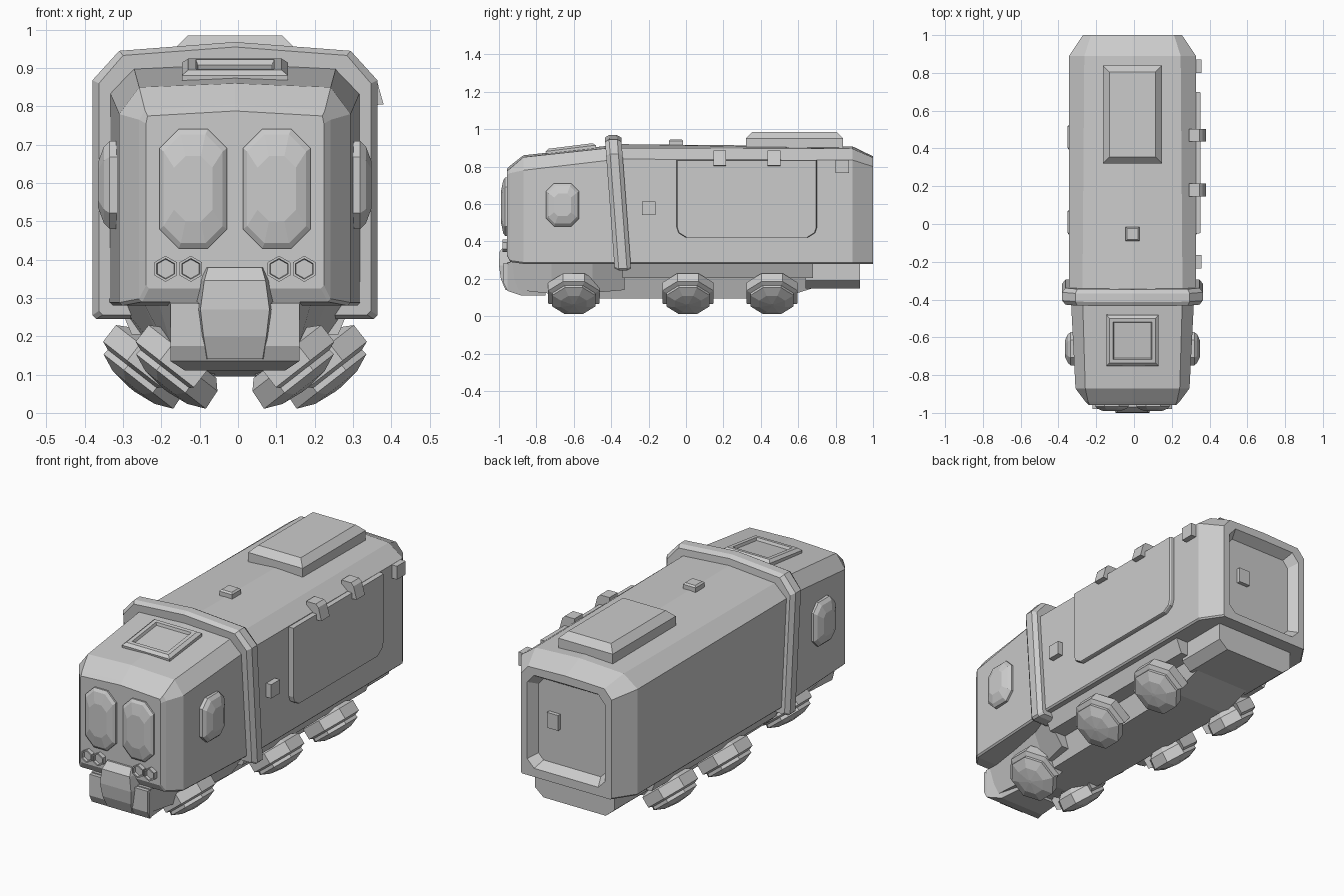
import bpy, bmesh
from math import sin, cos, pi, radians
from mathutils import Vector, Matrix

CX = -0.008  # centre line of the vehicle


def loft(name, rings, M=Matrix(), caps=True, closed=False, wrap=True, flip=False):
    """Skin a list of equal-length point rings into one mesh object."""
    bm = bmesh.new()
    off = Vector((CX, 0, 0))
    rows = []
    for r in rings:
        row = []
        for p in r:
            q = M @ Vector(p)
            if flip:
                q.x = -q.x
            row.append(bm.verts.new(q + off))
        rows.append(row)
    n = len(rows[0])
    pairs = list(zip(rows, rows[1:])) + ([(rows[-1], rows[0])] if closed else [])
    for a, b in pairs:
        for i in range(n if wrap else n - 1):
            j = (i + 1) % n
            bm.faces.new((a[i], a[j], b[j], b[i]))
    if caps:
        bm.faces.new(rows[0])
        bm.faces.new(rows[-1])
    if not wrap:  # close the two ends of an arc
        bm.faces.new([r[0] for r in rows])
        bm.faces.new([r[-1] for r in rows])
    bmesh.ops.recalc_face_normals(bm, faces=bm.faces)
    me = bpy.data.meshes.new(name)
    bm.to_mesh(me)
    bm.free()
    ob = bpy.data.objects.new(name, me)
    bpy.context.collection.objects.link(ob)
    return ob


def frame(o, u, v):
    """Matrix placing local x, y along u, v with local z as the outward normal."""
    u, v = Vector(u).normalized(), Vector(v).normalized()
    M = Matrix((u, v, u.cross(v))).transposed().to_4x4()
    M.translation = o
    return M


def octo(hw, hh, c, z):
    h = [(hw, hh - c), (hw - c, hh), (c - hw, hh), (-hw, hh - c)]
    return [(x, y, z) for x, y in h + [(-x, -y) for x, y in h]]


def rect(hw, hh, z):
    return [(hw, hh, z), (-hw, hh, z), (-hw, -hh, z), (hw, -hh, z)]


def ngon(n, r, z, a0=0.0):
    return [(r * cos(a0 + 2 * pi * i / n), r * sin(a0 + 2 * pi * i / n), z) for i in range(n)]


def hull(y, hw, z0, zs, hwt, zt, zc, b=0.008, lean=0.0):
    """Cross-section: flat bottom, upright sides, chamfered and ridged roof."""
    h = [(hwt, zt), (hw, zs), (hw, z0 + b), (hw - b, z0)]
    pts = [(0, zc)] + h + [(-x, z) for x, z in reversed(h)]
    return [(x, y - lean * (z - 0.26), z) for x, z in pts]


def trap(y, ht, hb, zt, zb):
    return [(ht, y, zt), (hb, y, zb), (-hb, y, zb), (-ht, y, zt)]


def box(name, x0, x1, y0, y1, z0, z1, c=0.0):
    """Box whose upper edge is pulled in by c."""
    hx, hy = (x1 - x0) / 2, (y1 - y0) / 2
    M = Matrix.Translation(((x0 + x1) / 2 - CX, (y0 + y1) / 2, 0))
    rings = [rect(hx, hy, z0)]
    if c:
        rings.append(rect(hx, hy, z1 - c))
    loft(name, rings + [rect(hx - c, hy - c, z1)], M)


# Main hull with recessed rear doorway
loft("rear_hull", [
    hull(-0.37, 0.336, 0.28, 0.84, 0.265, 0.90, 0.92),
    hull(0.89, 0.336, 0.28, 0.835, 0.255, 0.895, 0.908),
    hull(1.0, 0.262, 0.28, 0.80, 0.22, 0.848, 0.855),
    hull(1.0, 0.225, 0.325, 0.765, 0.185, 0.81, 0.812, 0.04),
    hull(0.95, 0.195, 0.355, 0.745, 0.165, 0.78, 0.78, 0.03)])
box("door_handle", 0.06, 0.125, 0.94, 0.97, 0.54, 0.62)

# Cab
loft("cab", [
    hull(-0.36, 0.328, 0.28, 0.84, 0.265, 0.905, 0.918),
    hull(-0.87, 0.302, 0.28, 0.78, 0.25, 0.85, 0.86),
    hull(-0.94, 0.25, 0.29, 0.765, 0.235, 0.79, 0.805),
    hull(-0.958, 0.232, 0.325, 0.755, 0.228, 0.775, 0.788)])

# Raked collar between cab and hull
inner = (0.315, 0.285, 0.83, 0.25, 0.89, 0.905)
rim = (0.355, 0.256, 0.86, 0.292, 0.933, 0.955)
outer = (0.372, 0.245, 0.868, 0.302, 0.945, 0.968)
loft("collar", [hull(-0.338 + dy, *s, 0.01, 0.075) for dy, s in (
    (-0.044, inner), (-0.044, rim), (-0.022, outer),
    (0.022, outer), (0.044, rim), (0.044, inner))], caps=False, closed=True)

# Windscreens and headlights, mirrored on the front face
for s in (-1, 1):
    side = "right" if s > 0 else "left"
    M = frame((s * 0.109, -0.955, 0.585), (1, 0, 0), (0, 0, 1))
    loft("windscreen_" + side, [octo(0.088, 0.156, 0.05, -0.01), octo(0.088, 0.156, 0.05, 0.012),
                                octo(0.077, 0.142, 0.045, 0.022), octo(0.05, 0.085, 0.03, 0.034)], M)
    for x in (0.115, 0.181):
        M = frame((s * x, -0.955, 0.376), (1, 0, 0), (0, 0, 1))
        loft("headlight_" + side, [ngon(6, 0.034, -0.01, pi / 6), ngon(6, 0.034, 0.025, pi / 6),
                                   ngon(6, 0.027, 0.025, pi / 6), ngon(6, 0.025, 0.012, pi / 6)], M)
    # Cab side window
    M = frame((0.315, -0.66, 0.595), (0, 1, 0), (0, 0, 1))
    loft("side_window_" + side, [octo(0.088, 0.115, 0.042, -0.02), octo(0.088, 0.115, 0.042, 0.012),
                                 octo(0.076, 0.1, 0.036, 0.027), octo(0.045, 0.06, 0.02, 0.042)],
         M, flip=s < 0)

# Roof hatch on the sloping cab roof
M = frame((0, -0.615, 0.886), (1, 0, 0), (0, 1, 0.125))
loft("cab_hatch", [rect(0.138, 0.135, -0.02), rect(0.138, 0.135, 0.012), rect(0.122, 0.119, 0.024),
                   rect(0.102, 0.1, 0.024), rect(0.097, 0.095, 0.01)], M)

# Roof fittings
box("roof_pod", -0.165, 0.149, 0.32, 0.84, 0.88, 0.985, 0.034)
box("roof_stud", -0.045, 0.029, -0.09, -0.015, 0.9, 0.946, 0.008)

# Cargo door on the right side with clipped lower corners
M = frame((0.33, 0.325, 0.625), (0, 1, 0), (0, 0, 1))


def panel(d, z):
    pts = [(0.375, 0.21), (-0.375, 0.21), (-0.375, -0.15), (-0.365, -0.18), (-0.325, -0.205),
           (0.325, -0.205), (0.365, -0.18), (0.375, -0.15)]
    return [(x * d, y * d, z) for x, y in pts]


loft("cargo_door", [panel(1, 0), panel(1, 0.024), panel(0.99, 0.03)], M)

# Door hinges with a sloping outer face
for y in (0.18, 0.47):
    prof = [(0.30, 0.80), (0.388, 0.805), (0.37, 0.87), (0.355, 0.885), (0.30, 0.885)]
    loft("door_hinge", [[(x, y + d, z) for x, z in prof] for d in (-0.034, 0.034)])
box("rear_side_latch", 0.30, 0.358, 0.80, 0.872, 0.765, 0.835)
box("side_latch", 0.30, 0.357, -0.236, -0.164, 0.54, 0.612)

# Chassis pieces under the hull
loft("front_chassis", [trap(-0.955, 0.17, 0.168, 0.29, 0.175), trap(-0.94, 0.168, 0.135, 0.29, 0.145),
                       trap(-0.72, 0.2, 0.15, 0.29, 0.12), trap(-0.5, 0.24, 0.17, 0.29, 0.125),
                       trap(-0.33, 0.305, 0.2, 0.29, 0.14)])
loft("middle_chassis", [trap(-0.34, 0.305, 0.27, 0.29, 0.205), trap(0.68, 0.305, 0.27, 0.29, 0.205)])
loft("keel", [trap(-0.72, 0.15, 0.11, 0.22, 0.12), trap(-0.6, 0.18, 0.14, 0.22, 0.095),
              trap(0.5, 0.2, 0.16, 0.22, 0.095), trap(0.68, 0.2, 0.16, 0.22, 0.15)])
loft("rear_chassis", [[(x * s, y, z) for s, x, z in (
    (1, 0.23, 0.29), (1, 0.23, 0.19), (1, 0.18, 0.148), (-1, 0.18, 0.148),
    (-1, 0.23, 0.19), (-1, 0.23, 0.29))] for y in (0.64, 0.93)])

# Snout: wide bumper block plus a faceted nose
loft("bumper", [trap(-0.975, 0.168, 0.168, 0.285, 0.175), trap(-0.955, 0.168, 0.168, 0.285, 0.135),
                trap(-0.88, 0.168, 0.13, 0.285, 0.11), trap(-0.75, 0.16, 0.12, 0.285, 0.11)])
loft("nose", [[(-w - 0.02, -0.9, z), (-w, y, z), (w, y, z), (w + 0.02, -0.9, z)]
              for z, w, y in ((0.38, 0.07, -0.968), (0.345, 0.08, -0.997), (0.27, 0.09, -1.0),
                              (0.2, 0.082, -0.99), (0.14, 0.072, -0.965))])

# Six tilted hover pods with half shrouds and mounts
tilt = radians(38)
for s in (-1, 1):
    side = "right" if s > 0 else "left"
    for y, x in ((-0.6, 0.17), (0.01, 0.255), (0.46, 0.255)):
        # local x points outward and up, local z outward and down
        M = frame((x, y, 0.078), (cos(tilt), 0, sin(tilt)), (0, -1, 0))
        o = pi / 8
        loft("hover_pod_" + side, [ngon(8, 0.095, -0.085, o), ngon(8, 0.12, -0.06, o),
                                   ngon(8, 0.125, -0.005, o), ngon(8, 0.075, 0.015, o),
                                   ngon(8, 0.01, 0.022, o)], M, flip=s < 0)
        loft("pod_mount_" + side, [ngon(8, 0.085, -0.19, o), ngon(8, 0.085, -0.08, o)],
             M, flip=s < 0)
        angs = [pi / 8 + (i - 3) * pi / 4 for i in range(6)]
        rings = [[(r * cos(a), r * sin(a), z) for a in angs]
                 for r, z in ((0.12, -0.02), (0.148, -0.03), (0.148, -0.085), (0.10, -0.11))]
        loft("pod_shroud_" + side, rings, M, caps=False, closed=True, wrap=False, flip=s < 0)
